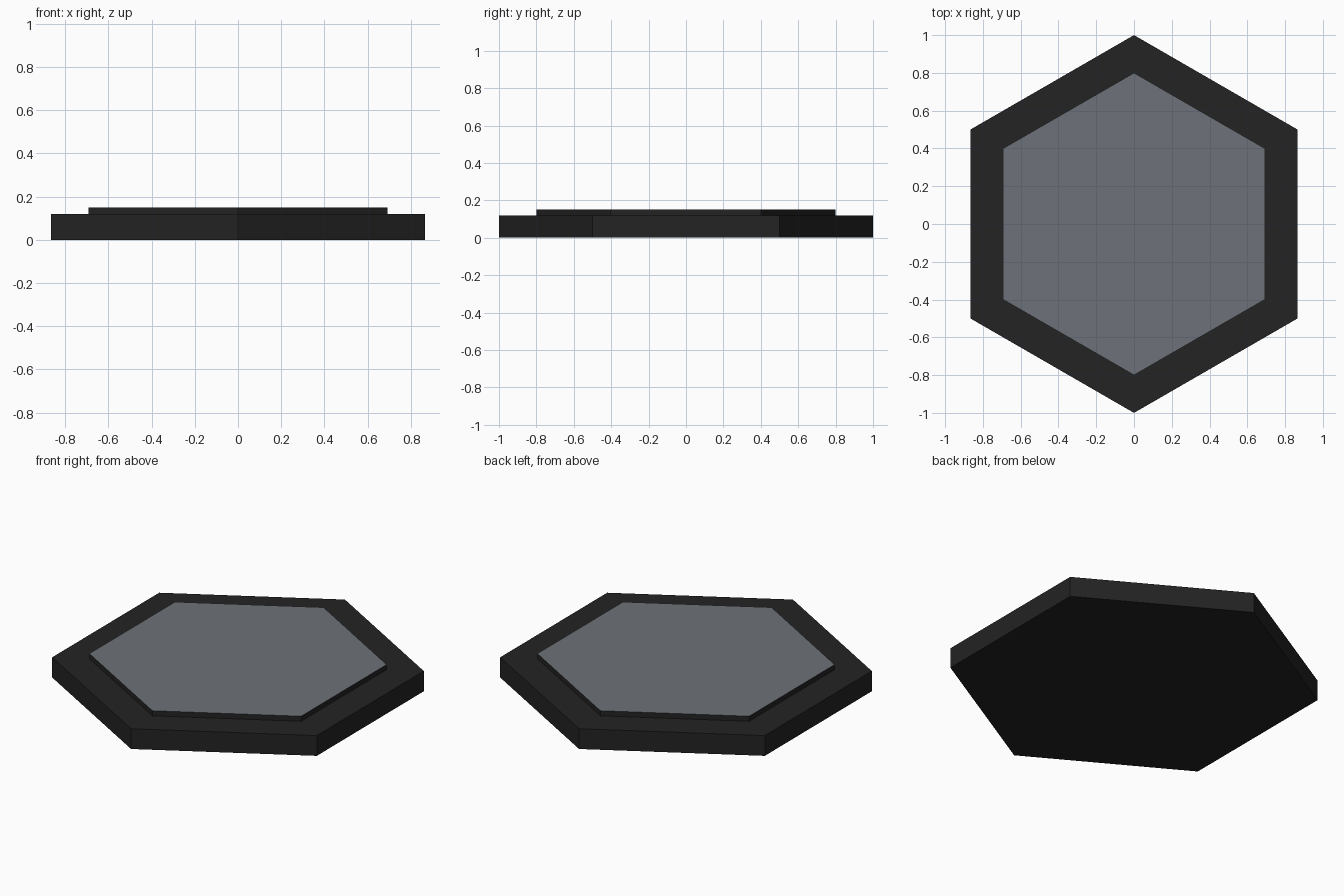
import bpy, bmesh, math

if "Cube" in bpy.data.objects:
    bpy.data.objects.remove(bpy.data.objects["Cube"])


def material(name, rgb):
    m = bpy.data.materials.new(name)
    m.diffuse_color = (*rgb, 1.0)
    m.use_nodes = True
    m.node_tree.nodes["Principled BSDF"].inputs["Base Color"].default_value = m.diffuse_color
    return m


dark = material("dark charcoal", (0.017, 0.017, 0.017))
grey = material("slate grey", (0.153, 0.165, 0.188))


def hex_prism(name, radius, z0, z1, mats):
    """Six-sided prism with corners on the y axis; last material goes on the top."""
    bm = bmesh.new()
    ring = [(radius * math.sin(i * math.pi / 3), radius * math.cos(i * math.pi / 3))
            for i in range(6)]
    base = bm.faces.new([bm.verts.new((x, y, z0)) for x, y in ring])
    ext = bmesh.ops.extrude_face_region(bm, geom=[base], use_keep_orig=True)
    verts = [g for g in ext["geom"] if isinstance(g, bmesh.types.BMVert)]
    bmesh.ops.translate(bm, verts=verts, vec=(0, 0, z1 - z0))
    bmesh.ops.recalc_face_normals(bm, faces=bm.faces[:])
    for f in bm.faces:
        if f.normal.z > 0.5:
            f.material_index = len(mats) - 1
    me = bpy.data.meshes.new(name)
    bm.to_mesh(me)
    bm.free()
    for m in mats:
        me.materials.append(m)
    ob = bpy.data.objects.new(name, me)
    bpy.context.collection.objects.link(ob)
    return ob


# Wide dark base tile
hex_prism("base_tile", 1.0, 0.0, 0.12, [dark])
# Raised panel: dark rim with a grey top face
hex_prism("raised_panel", 0.8, 0.12, 0.15, [dark, grey])
